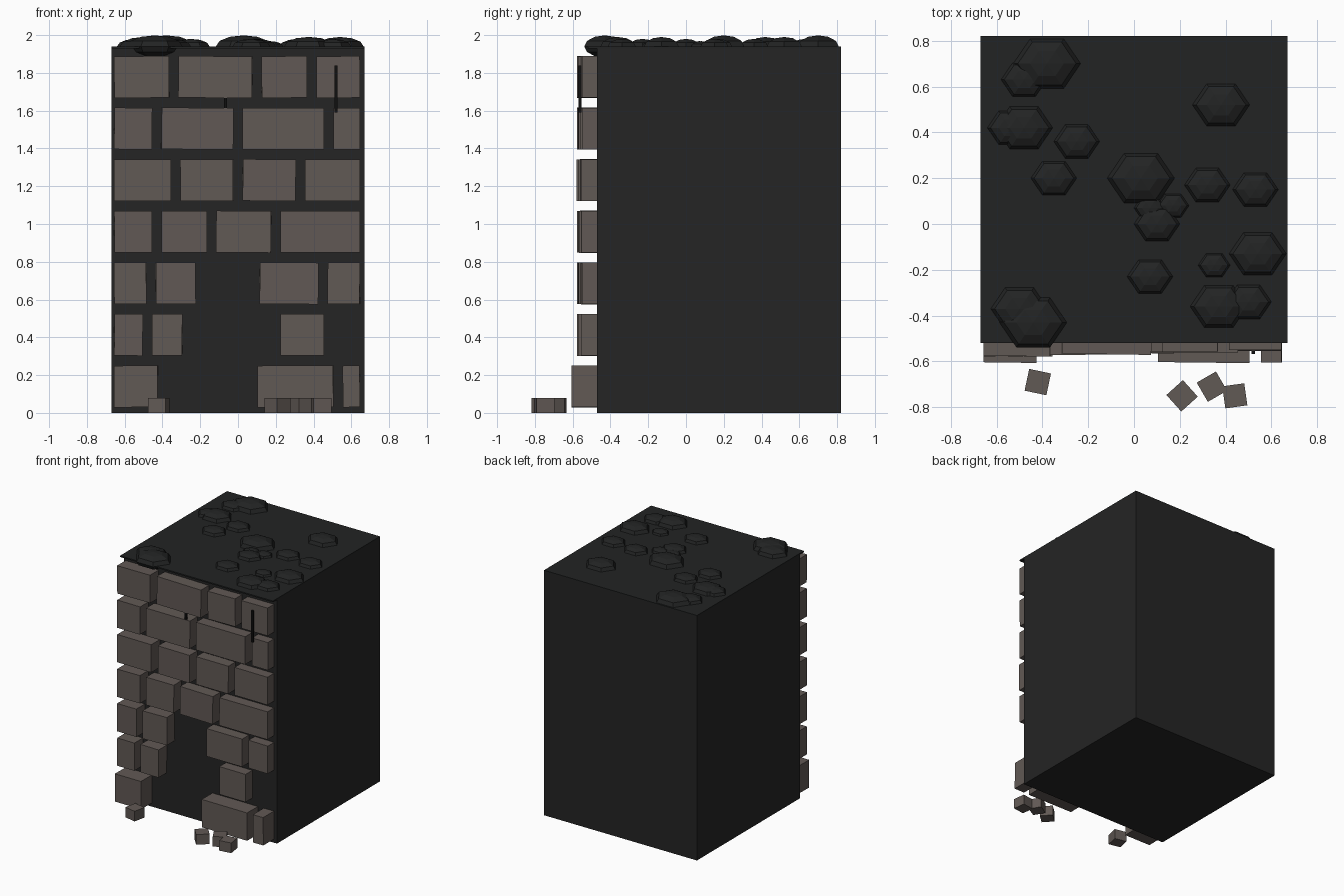
import bpy, bmesh, random
from math import radians
from mathutils import Matrix

random.seed(4)
default_cube = bpy.data.objects.get("Cube")
if default_cube:
    bpy.data.objects.remove(default_cube)


def make_material(name, red, green, blue):
    material = bpy.data.materials.new(name)
    material.use_nodes = True
    colour = (red, green, blue, 1)
    material.diffuse_color = colour
    shader = material.node_tree.nodes["Principled BSDF"]
    shader.inputs["Base Color"].default_value = colour
    return material


rock = make_material("dark_rock", .018, .018, .018)
soil = make_material("dark_soil", .016, .017, .017)
stone = make_material("warm_stone", .12, .1, .09)
root = make_material("black_root", .005, .005, .005)


def add_object(name, bm, material):
    mesh = bpy.data.meshes.new(name)
    bm.to_mesh(mesh)
    bm.free()
    mesh.materials.append(material)
    part = bpy.data.objects.new(name, mesh)
    bpy.context.collection.objects.link(part)
    return part


def add_box(name, material, left, right, front, back, bottom, top):
    """Box between six planes, with its origin at its middle."""
    size = (right - left, back - front, top - bottom)
    bm = bmesh.new()
    bmesh.ops.create_cube(bm, size=1, matrix=Matrix.Diagonal(size).to_4x4())
    part = add_object(name, bm, material)
    part.location = ((left + right) / 2, (front + back) / 2, (bottom + top) / 2)
    return part


# Main block and the thin overhanging sheet of ground on top
half_width = .67
block_back = .82
block_front = -.47
block_top = 1.94
add_box("rock_block", rock, -half_width, half_width, block_front, block_back, 0, block_top - .01)
add_box("top_ground", soil, -half_width, half_width, block_front - .05, block_back,
        block_top - .01, block_top)

# Stone courses from the ground up: joints between stones, and the gap for the doorway
wall_left, wall_right = -.68, .67
mortar = .025
stone_height = .22
course_step = .273
courses = [
    ([.53], (-.4, .08)),
    ([-.48], (-.27, .2)),
    ([-.46, .45], (-.2, .09)),
    ([-.43, -.14, .2], None),
    ([-.33, 0, .33], None),
    ([-.43, 0, .48], None),
    ([-.34, .1, .39], None),
]


def add_stone(row, left, right):
    """One roughly laid stone; the bottom course sticks out furthest."""
    bottom = .03 + row * course_step
    front = -.56 + .025 * left
    if row == 0:
        front = -.605
    part = add_box("wall_stone", stone, left + mortar, right - mortar,
                   front, block_front, bottom, bottom + stone_height)
    part.rotation_euler.y = radians(random.uniform(-.7, .7))
    part.rotation_euler.z = radians(random.uniform(-1, 1))


for row, (joints, doorway) in enumerate(courses):
    end = wall_right
    if row == 1:
        end = .48
    edges = sorted([wall_left, end, *joints, *(doorway or ())])
    for left, right in zip(edges, edges[1:]):
        if (left, right) != doorway:
            add_stone(row, left, right)

# Loose rubble in front of the wall
rubble_size = .097
for x, y, turn in [(-.42, -.69, -12), (.21, -.75, 42), (.34, -.71, 30), (.44, -.75, 8)]:
    reach = rubble_size / 2
    part = add_box("rubble", stone, x - reach, x + reach, y - reach, y + reach, 0, .08)
    part.rotation_euler.z = radians(turn)


# Thin roots hanging down the wall
def add_root(name, x, bottom, top):
    thickness = .008
    y = -.56
    add_box(name, root, x - thickness, x + thickness, y - thickness, y + thickness, bottom, top)


add_root("long_root", .52, 1.59, 1.84)
add_root("short_root", -.065, 1.6, 1.67)


# Flattened six-sided mounds on the ground sheet, grouped by size
def add_mounds(name, radius, places):
    shape = Matrix.Diagonal((radius, radius * .85, radius * .4, 1))
    quarter_turn = Matrix.Rotation(radians(90), 4, "Z")
    for x, y in places:
        bm = bmesh.new()
        bmesh.ops.create_uvsphere(bm, u_segments=6, v_segments=6, radius=1,
                                  matrix=shape @ quarter_turn)
        part = add_object(name, bm, soil)
        part.location = (x, y, block_top)


add_mounds("large_mound", .147, [(-.38, .7), (.03, .2), (-.44, -.43)])
add_mounds("medium_mound", .125, [(-.48, .42), (.38, .52), (.54, -.13), (.37, -.36), (-.5, -.37)])
add_mounds("small_mound", .1, [(-.48, .63), (-.54, .42), (-.25, .36), (-.35, .2), (.32, .17),
                               (.53, .15), (.1, 0), (.07, -.23), (.5, -.34)])
add_mounds("tiny_mound", .07, [(.17, .08), (.07, .07), (.35, -.18)])
